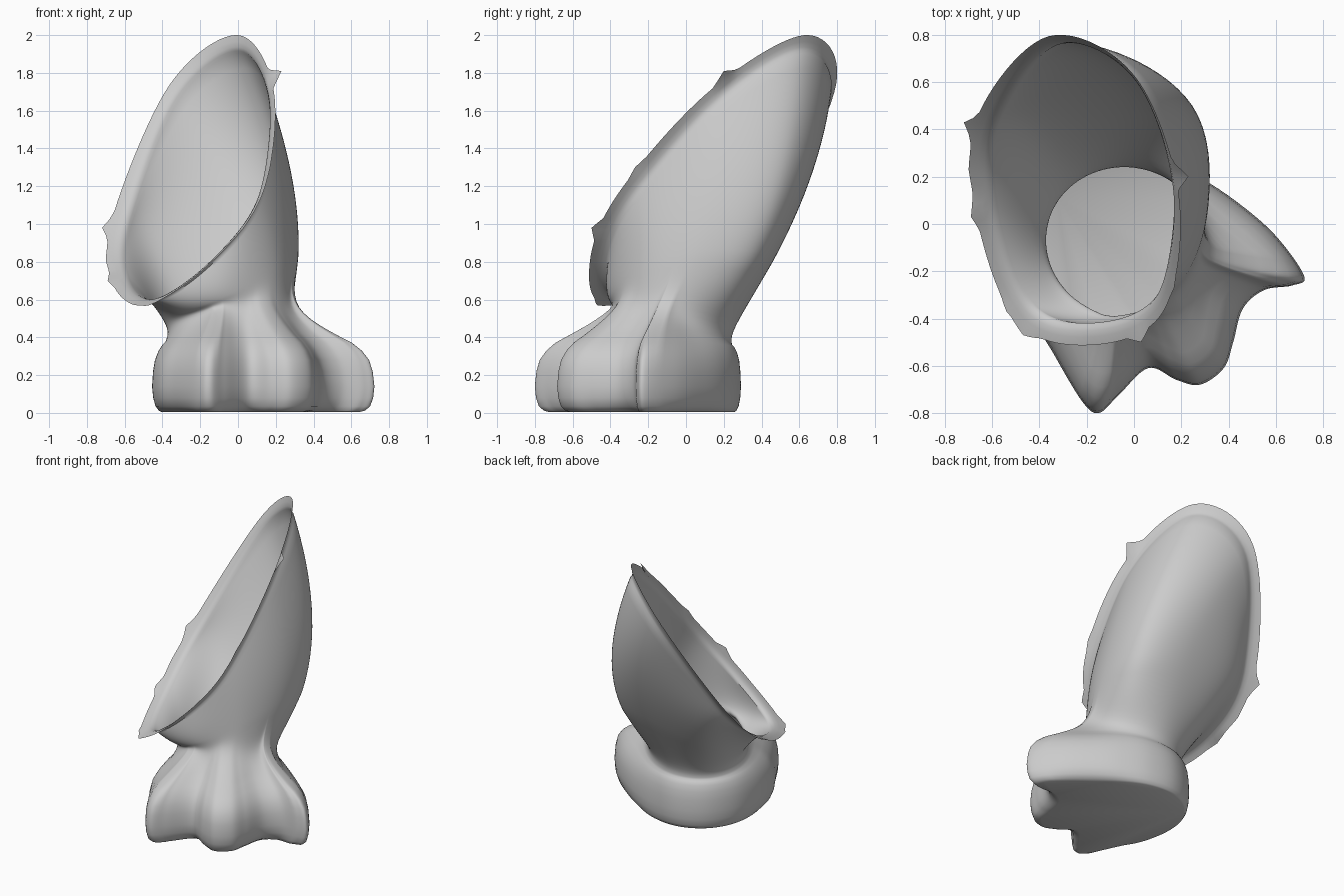
import bpy
import bmesh
from math import atan2, cos, sin, pi, radians
from mathutils import Vector

if "Cube" in bpy.data.objects:
    bpy.data.objects.remove(bpy.data.objects["Cube"], do_unlink=True)


def make_material(name, value):
    material = bpy.data.materials.new(name)
    material.use_nodes = True
    colour = (value, value, value, 1)
    material.diffuse_color = colour
    material.node_tree.nodes["Principled BSDF"].inputs["Base Color"].default_value = colour
    return material


def loop_point(points, position):
    """Point on a smooth closed curve that passes through all the points."""
    count = len(points)
    index = int(position // 1)
    t = position - index
    a, b, c, d = (Vector(points[(index + k) % count]) for k in (-1, 0, 1, 2))
    return b + (c - a) * t / 2 + (a * 2 - b * 5 + c * 4 - d) * t**2 / 2 \
        + (b * 3 - a - c * 3 + d) * t**3 / 2


def bend(start, control, end, t):
    return start * (1 - t)**2 + control * 2 * t * (1 - t) + end * t**2


def relax(column, first, last, passes):
    """Round off the part of a column between two positions."""
    for _ in range(passes):
        middle = [(column[k - 1] + column[k] * 2 + column[k + 1]) / 4
                  for k in range(first, last)]
        column[first:last] = middle


# Foot outline with three toes, counter-clockwise from the side toe
foot_outline = [
    (.72, -.22), (.60, -.05), (.44, .09), (.27, .20), (.08, .275), (-.12, .285),
    (-.30, .20), (-.42, .03), (-.455, -.18), (-.42, -.40), (-.34, -.55),
    (-.22, -.75), (-.15, -.80), (-.07, -.73), (.06, -.61), (.18, -.66),
    (.28, -.68), (.38, -.61), (.42, -.50), (.46, -.36), (.55, -.28), (.67, -.26)]

# Foot levels: height and share of the way from neck to outline
foot_levels = [
    (.005, .83), (.012, .89), (.035, .95), (.08, .985), (.14, 1), (.22, .985),
    (.28, .955), (.33, .89), (.37, .80), (.40, .68), (.425, .54), (.445, .40),
    (.465, .25), (.485, .12), (.5, .05)]

# Shell bulge and slanted rim, one point every eighth of a turn
shell_middle = [
    (.307, .13, 1.03), (.26, .47, 1.08), (-.04, .59, 1.07), (-.43, .40, .82),
    (-.47, .0, .60), (-.33, -.33, .55), (-.07, -.41, .66), (.19, -.24, .87)]
shell_rim = [
    (.19, .12, 1.7), (.0, .63, 2.0), (-.36, .795, 1.74), (-.66, .46, 1.05),
    (-.67, .05, .70), (-.49, -.42, .57), (-.15, -.51, .79), (.13, -.36, 1.16)]

# Torn tips along the rim
torn_tips = [
    (-.72, .43, .98), (-.70, .23, .81), (-.69, .03, .70), (-.54, -.37, .57),
    (-.47, -.47, .57), (.03, -.50, .98), (.17, -.27, 1.3), (.23, .20, 1.81)]
TIP_REACH = .08

neck_centre = Vector((-.045, -.07, 0))
rim_centre = sum((Vector(p) for p in shell_rim), Vector()) / len(shell_rim)
rim_normal = Vector((-.64, -.53, .555)).normalized()

SMOOTH = 8
WINDOW = 20
steps = len(foot_outline) * SMOOTH
outline = [loop_point(foot_outline, step / SMOOTH) - neck_centre.xy
           for step in range(steps)]

columns = []
for step, foot in enumerate(outline):
    angle = atan2(foot.y, foot.x) % (2 * pi)
    turn = angle / radians(45)
    # The neck ring tilts down towards the back
    waist = .495 + .05 * cos(angle) - .07 * sin(angle)
    ring = Vector((.32 * cos(angle), .3 * sin(angle)))
    # Shoulder outline without grooves, used where the toes fade into the neck
    around = [outline[(step + k) % steps].length for k in range(-WINDOW, WINDOW + 1)]
    shoulder = foot.normalized() * (sum(around) / len(around))
    # Foot wall, rounder where the outline is close to the neck
    roundness = 1 + 4 * max(0, .4 - (foot - ring).length) / .4
    column = []
    for height, share in foot_levels:
        fade = min(1, 1.5 * (1 - share)) if height > .2 else 0
        share = share ** roundness
        point = neck_centre + ring.lerp(foot.lerp(shoulder, fade), share).to_3d()
        point.z = height * (1 + (waist * 2 - 1) * (1 - share)**2)
        column.append(point)
    joint = len(column)
    # Bulging shell wall
    neck = neck_centre + Vector((ring.x, ring.y, waist))
    rim = loop_point(shell_rim, turn)
    lip = rim + (rim_centre - rim).normalized() * .08 - rim_normal * .06
    control = loop_point(shell_middle, turn) * 2 - (neck + lip) / 2
    column += [bend(neck, control, lip, k / 24) for k in range(1, 25)]
    # Flared lip
    column += [bend(lip, lip + rim_normal * .035, rim, k / 4) for k in range(1, 5)]
    relax(column, joint - 5, joint + 6, 12)
    columns.append(column)

# Pull the rim out into torn tips
for tip in map(Vector, torn_tips):
    nearest = min((c[-1] for c in columns), key=lambda p: (p - tip).length).copy()
    for column in columns:
        pull = max(0, 1 - (column[-1] - nearest).length / TIP_REACH)
        column[-1] = column[-1] + (tip - nearest) * pull

mesh = bpy.data.meshes.new("hollow_boot")
bm = bmesh.new()
grid = [[bm.verts.new(point) for point in column] for column in columns]
for i, column in enumerate(grid):
    following = grid[(i + 1) % len(grid)]
    for j in range(len(column) - 1):
        bm.faces.new((column[j], following[j], following[j + 1], column[j + 1]))
# Flat sole, open above through the neck
bm.faces.new([column[0] for column in reversed(grid)])
bm.to_mesh(mesh)
bm.free()

boot = bpy.data.objects.new("hollow_boot", mesh)
bpy.context.collection.objects.link(boot)
mesh.materials.append(make_material("plain grey", .6))
bpy.context.view_layer.objects.active = boot
boot.select_set(True)
bpy.ops.object.shade_smooth_by_angle(angle=radians(50))
